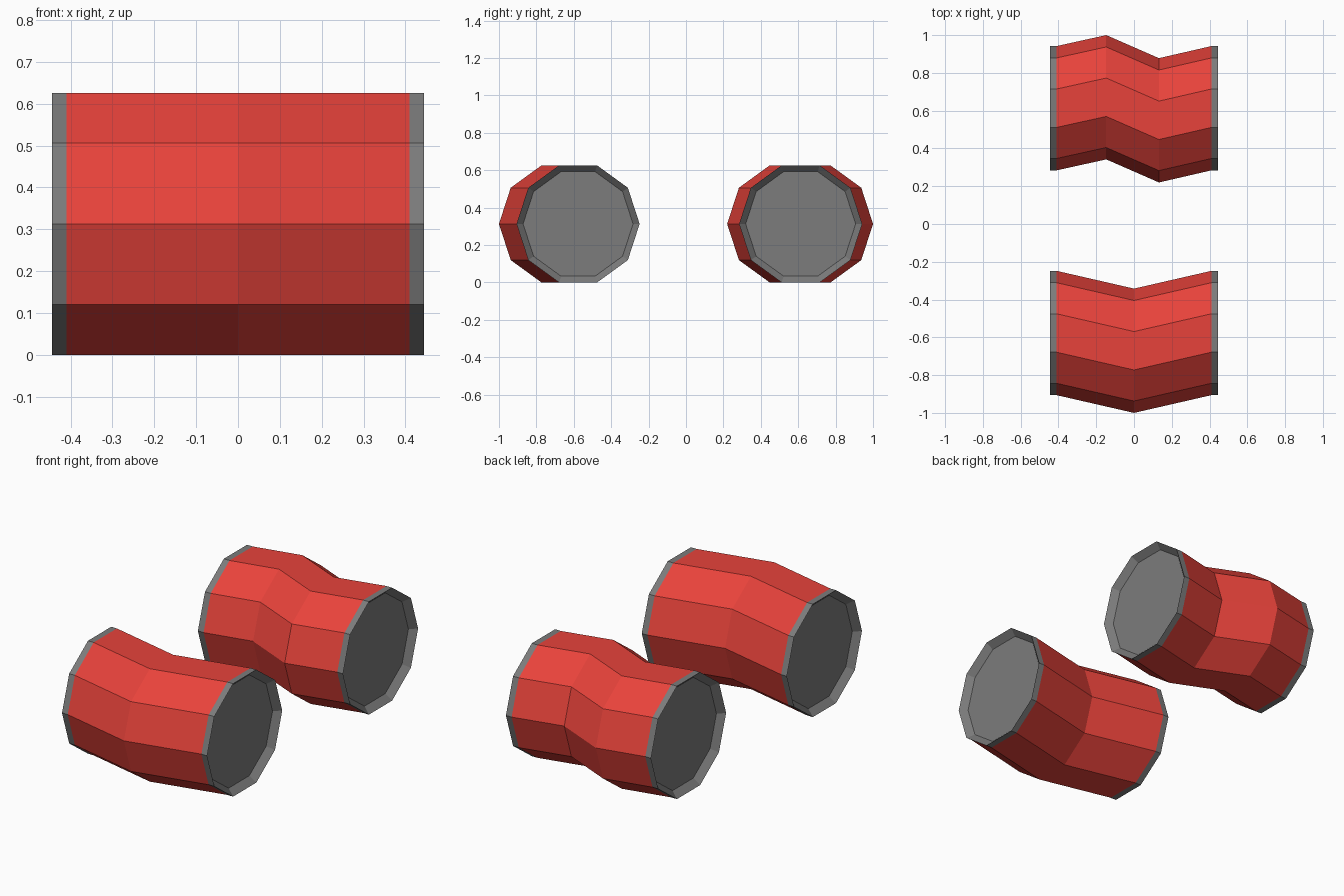
import bpy
import bmesh
from math import cos, sin, pi

if "Cube" in bpy.data.objects:
    bpy.data.objects.remove(bpy.data.objects["Cube"])

SIDES = 10
RADIUS = 0.329
CENTRE_Z = RADIUS * sin(2 * pi / 5)   # a flat side rests on the ground
END_X, COLLAR_X = 0.445, 0.41
RIM = 0.035


def make_material(name, colour):
    mat = bpy.data.materials.new(name)
    mat.use_nodes = True
    mat.diffuse_color = colour
    mat.node_tree.nodes["Principled BSDF"].inputs["Base Color"].default_value = colour
    return mat


red = make_material("red paint", (0.80, 0.055, 0.043, 1))
grey = make_material("grey metal", (0.20, 0.20, 0.20, 1))


def loft(name, sections, mat, flip=False, cap=False):
    """Skin ten-sided rings given as (x, y, radius)."""
    bm = bmesh.new()
    rings = []
    for x, y, r in sections:
        angles = [2 * pi * k / SIDES for k in range(SIDES)]
        rings.append([bm.verts.new((x, y + r * cos(a), CENTRE_Z + r * sin(a)))
                      for a in angles])
    for a, b in zip(rings, rings[1:]):
        for k in range(SIDES):
            n = (k + 1) % SIDES
            bm.faces.new((a[k], a[n], b[n], b[k]))
    if cap:
        bm.faces.new(rings[-1])
    if flip:
        bmesh.ops.reverse_faces(bm, faces=bm.faces[:])
    mesh = bpy.data.meshes.new(name)
    bm.to_mesh(mesh)
    bm.free()
    mesh.materials.append(mat)
    obj = bpy.data.objects.new(name, mesh)
    bpy.context.collection.objects.link(obj)


def make_pipe(name, end_y, bends):
    # Bent red body
    path = [(-COLLAR_X, end_y)] + bends + [(COLLAR_X, end_y)]
    loft(name + "_body", [(x, y, RADIUS) for x, y in path], red)
    # Grey collars with a bevelled, recessed end plate
    for side, label in ((1, "left"), (-1, "right")):
        loft(f"{name}_{label}_collar",
             [(side * COLLAR_X, end_y, RADIUS),
              (side * END_X, end_y, RADIUS),
              (side * COLLAR_X, end_y, RADIUS - RIM)],
             grey, flip=side < 0, cap=True)


make_pipe("front_pipe", -0.577, [(0, -0.671)])
make_pipe("back_pipe", 0.613, [(-0.147, 0.671), (0.132, 0.549)])
